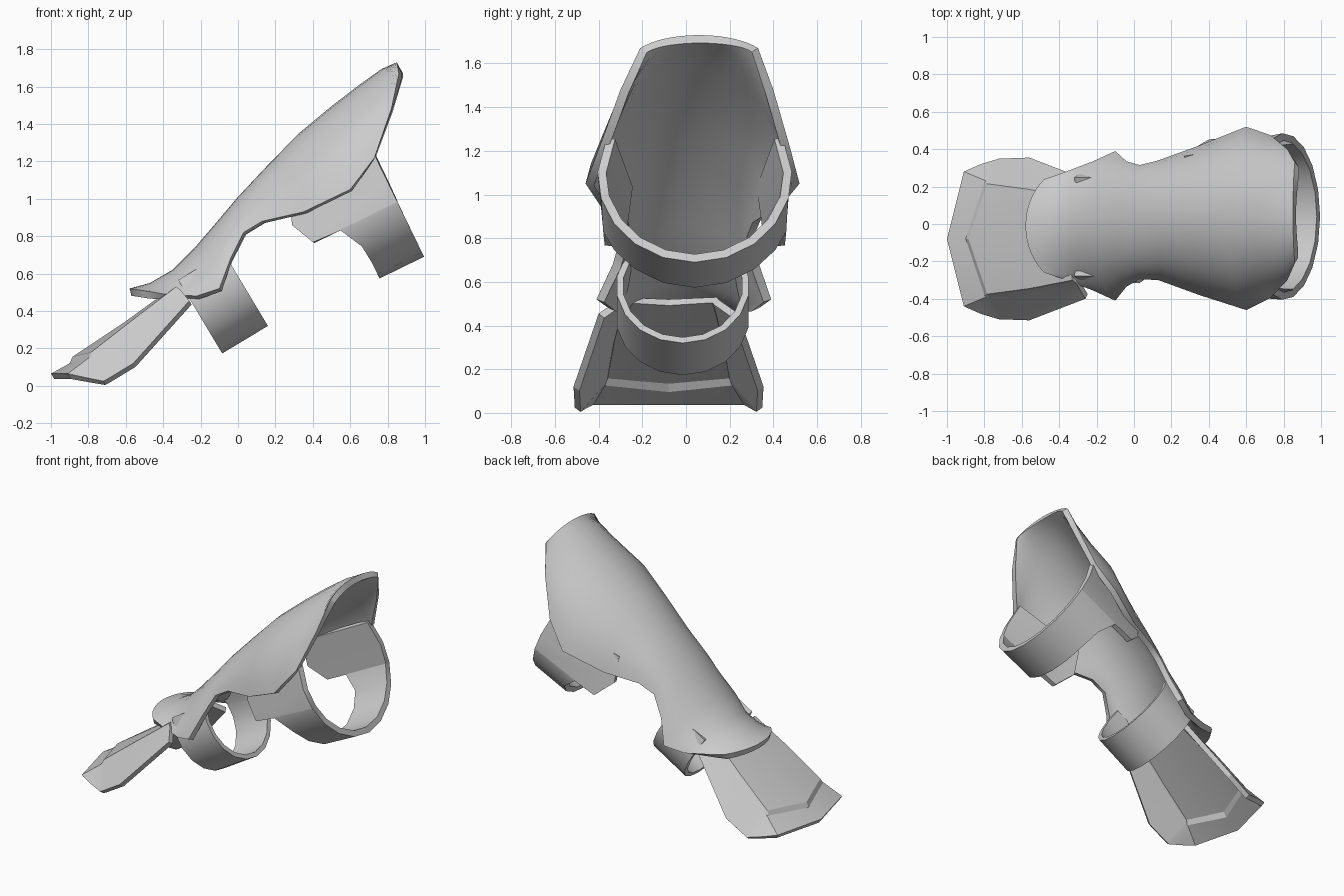
import bpy
import math

cube = bpy.data.objects.get("Cube")
if cube:
    bpy.data.objects.remove(cube, do_unlink=True)

grey = bpy.data.materials.new("light_grey")
grey.use_nodes = True
colour = (0.6, 0.6, 0.6, 1)
grey.diffuse_color = colour
grey.node_tree.nodes["Principled BSDF"].inputs["Base Color"].default_value = colour


def sheet(name, rows, thickness, angle, even=True):
    """Skin a grid of points, thicken it inwards and shade it."""
    n = len(rows[0])
    verts = [p for row in rows for p in row]
    faces = [(i * n + j, (i + 1) * n + j, (i + 1) * n + j + 1, i * n + j + 1)
             for i in range(len(rows) - 1) for j in range(n - 1)]
    mesh = bpy.data.meshes.new(name)
    mesh.from_pydata(verts, [], faces)
    mesh.materials.append(grey)
    obj = bpy.data.objects.new(name, mesh)
    bpy.context.collection.objects.link(obj)
    solid = obj.modifiers.new("Thickness", "SOLIDIFY")
    solid.thickness = thickness
    solid.offset = -1
    solid.use_even_offset = even
    bpy.ops.object.select_all(action="DESELECT")
    obj.select_set(True)
    bpy.context.view_layer.objects.active = obj
    bpy.ops.object.modifier_apply(modifier="Thickness")
    bpy.ops.object.shade_smooth_by_angle(angle=math.radians(angle))
    return obj


# Forearm shell: crest x, z, rim x, z, half width, sideways shift, arc angle
sections = [
    (-.58, .52, -.48, .505, .25, -.01, 50),
    (-.47, .55, -.39, .49, .28, -.01, 50),
    (-.35, .62, -.22, .48, .345, -.01, 58),
    (-.23, .74, -.10, .52, .40, -.01, 68),
    (-.11, .88, -.04, .68, .335, 0, 75),
    (0, 1.01, .03, .82, .305, .01, 80),
    (.15, 1.17, .13, .88, .32, .02, 80),
    (.32, 1.345, .35, .93, .40, .02, 80),
    (.50, 1.495, .60, 1.05, .49, .03, 78),
    (.65, 1.61, .73, 1.22, .435, .04, 75),
    (.77, 1.695, .82, 1.48, .35, .05, 70),
    (.85, 1.73, .86, 1.67, .27, .06, 60),
]
STEPS = 8
shell = []
for cx, cz, ex, ez, w, shift, arc in sections:
    row = []
    arc = math.radians(arc)
    for k in range(-STEPS, STEPS + 1):
        t = k / STEPS * arc
        drop = (1 - math.cos(t)) / (1 - math.cos(arc))
        row.append((cx + (ex - cx) * drop,
                    shift + w * math.sin(t) / math.sin(arc),
                    cz + (ez - cz) * drop))
    shell.append(row)
sheet("forearm_shell", shell, .04, 40, even=False)

# Hand plate with raised panel and down-turned wings;
# each row runs from the middle to the outer edge of one wing
PLATE_Y = -.08
half_rows = [
    [(-1, 0, .065), (-.93, .28, .065), (-.91, .36, .065), (-.82, .40, .045)],
    [(-.90, 0, .12), (-.80, .30, .15), (-.79, .31, .155), (-.72, .43, .025)],
    [(-.885, 0, .155), (-.785, .295, .18), (-.775, .31, .165), (-.70, .43, .035)],
    [(-.60, 0, .345), (-.56, .265, .355), (-.56, .28, .33), (-.56, .435, .12)],
    [(-.36, 0, .52), (-.33, .22, .53), (-.31, .235, .515), (-.26, .32, .455)],
]
plate = [[(x, PLATE_Y - y, z) for x, y, z in reversed(r)] +
         [(x, PLATE_Y + y, z) for x, y, z in r[1:]] for r in half_rows]
sheet("hand_plate", plate, .035, 15, even=False)


def strap(name, bottom, tilt, radius, shift, profile, thickness):
    """U-shaped band; profile: angle from the bottom, width, back tuck."""
    c, s = math.cos(tilt), math.sin(tilt)
    full = [(-a, w, k) for a, w, k in reversed(profile)] + profile[1:]
    front, back = [], []
    for a, w, tuck in full:
        t = math.radians(a)
        y = radius * math.sin(t)
        rise = radius * (1 - math.cos(t))
        x, z = bottom[0] - s * rise, bottom[1] + c * rise
        front.append((x, shift + y, z))
        back.append((x - c * w, shift + y * tuck, z - s * w))
    return sheet(name, [front, back], thickness, 60)


# Wrist strap
strap("wrist_strap", (.16, .32), math.radians(31), .305, -.015,
      [(a, .285, 1) for a in range(0, 121, 20)], .03)

# Elbow strap with stepped side flaps tucked under the shell
strap("elbow_strap", (.995, .69), math.radians(26), .445, .04,
      [(0, .265, 1), (19, .265, 1), (38, .265, 1), (56, .275, 1),
       (74, .34, .98), (75, .50, .96), (92, .56, .78), (115, .5, .8)], .04)
